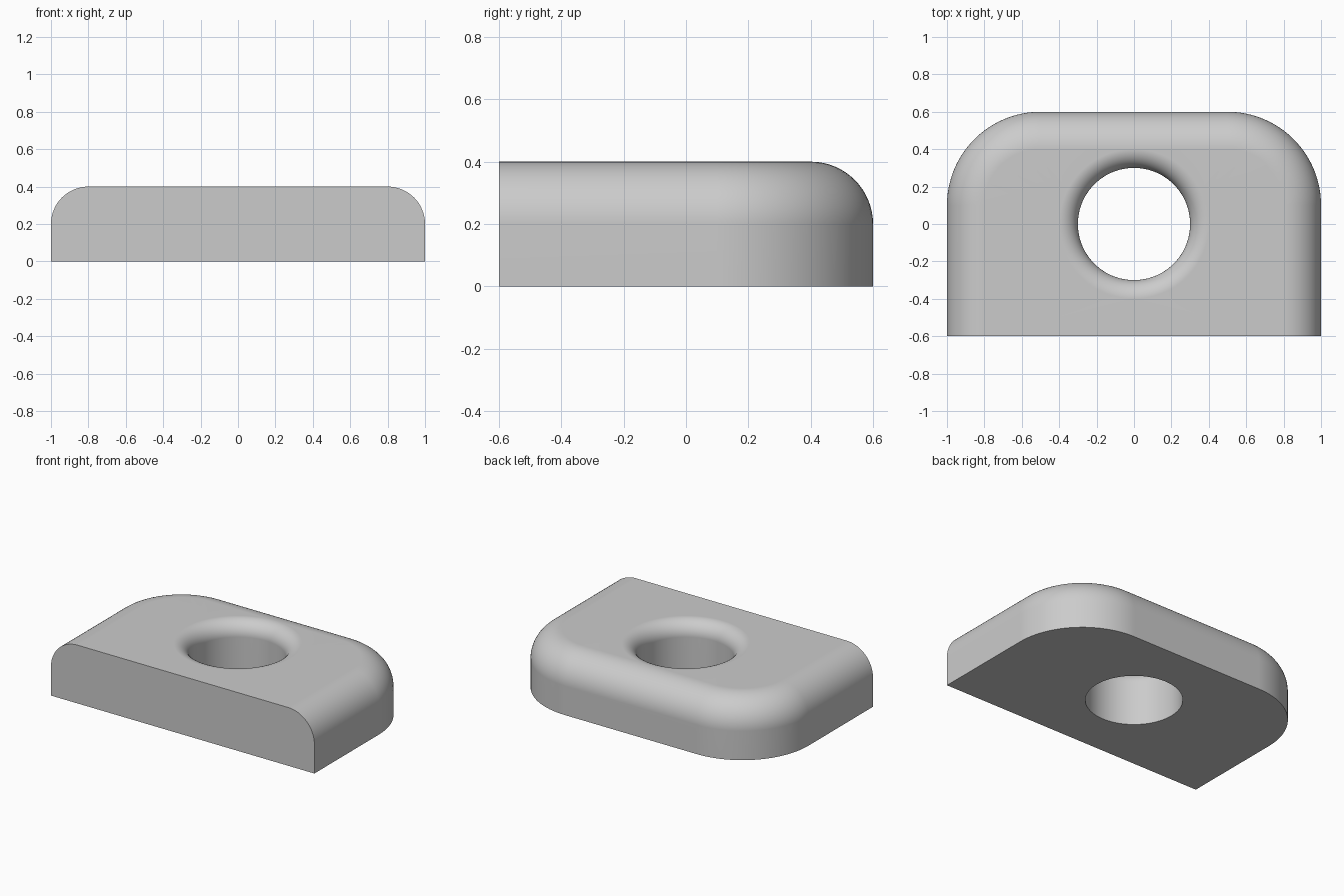
import bpy, bmesh
from math import sin, cos, pi, radians

cube = bpy.data.objects.get("Cube")
if cube:
    bpy.data.objects.remove(cube, do_unlink=True)

HALF_X, HALF_Y, HEIGHT = 1.0, 0.6, 0.4
CORNER, EDGE_ROUND = 0.5, 0.2
HOLE, RIM_ROUND = 0.3, 0.1
ARC, ROUND_STEPS, HOLE_STEPS = 24, 16, 96


def outline(inset, z):
    """Plate outline with two round back corners, open along the front."""
    pts = [(HALF_X - inset, -HALF_Y, z)]
    for side, start in ((1, 0), (-1, pi / 2)):
        cx, cy, r = side * (HALF_X - CORNER), HALF_Y - CORNER, CORNER - inset
        for i in range(ARC + 1):
            a = start + pi / 2 * i / ARC
            pts.append((cx + r * cos(a), cy + r * sin(a), z))
    pts.append((inset - HALF_X, -HALF_Y, z))
    return pts


def circle(r, z):
    return [(r * cos(2 * pi * i / HOLE_STEPS), r * sin(2 * pi * i / HOLE_STEPS), z)
            for i in range(HOLE_STEPS)]


def rounding(radius):
    """Inset and height of each step of a quarter-round up to the top."""
    for i in range(ROUND_STEPS + 1):
        a = pi / 2 * i / ROUND_STEPS
        yield radius * (1 - cos(a)), HEIGHT - radius * (1 - sin(a))


def skin(bm, rows, closed):
    """Join successive rows of points with quads."""
    rows = [[bm.verts.new(p) for p in row] for row in rows]
    n = len(rows[0])
    for low, high in zip(rows, rows[1:]):
        for i in range(n if closed else n - 1):
            j = (i + 1) % n
            bm.faces.new((low[i], low[j], high[j], high[i]))
    return rows


bm = bmesh.new()

# Outer wall with rounded top edge, and hole with rounded rim
wall = skin(bm, [outline(0, 0)] + [outline(d, z) for d, z in rounding(EDGE_ROUND)], False)
bore = skin(bm, [circle(HOLE, 0)] + [circle(HOLE + d, z) for d, z in rounding(RIM_ROUND)], True)

# Flat front
bm.faces.new([row[0] for row in wall] + [row[-1] for row in reversed(wall)])

# Flat bottom and top around the hole
for k in (0, -1):
    edges = []
    for loop in (wall[k], bore[k]):
        for a, b in zip(loop, loop[1:] + loop[:1]):
            edges.append(bm.edges.get((a, b)) or bm.edges.new((a, b)))
    bmesh.ops.triangle_fill(bm, edges=edges, use_beauty=True, use_dissolve=False)

bmesh.ops.recalc_face_normals(bm, faces=bm.faces)
mesh = bpy.data.meshes.new("rounded_plate")
bm.to_mesh(mesh)
bm.free()

plate = bpy.data.objects.new("rounded_plate", mesh)
bpy.context.collection.objects.link(plate)

# Plain grey
grey = bpy.data.materials.new("plain grey")
grey.use_nodes = True
colour = (0.6, 0.6, 0.6, 1)
grey.diffuse_color = colour
grey.node_tree.nodes["Principled BSDF"].inputs["Base Color"].default_value = colour
mesh.materials.append(grey)

# Smooth rounds, sharp edges, even flats
bpy.ops.object.select_all(action="DESELECT")
plate.select_set(True)
bpy.context.view_layer.objects.active = plate
bpy.ops.object.shade_smooth_by_angle(angle=radians(30))
even = plate.modifiers.new("even_flats", "WEIGHTED_NORMAL")
even.keep_sharp = True
